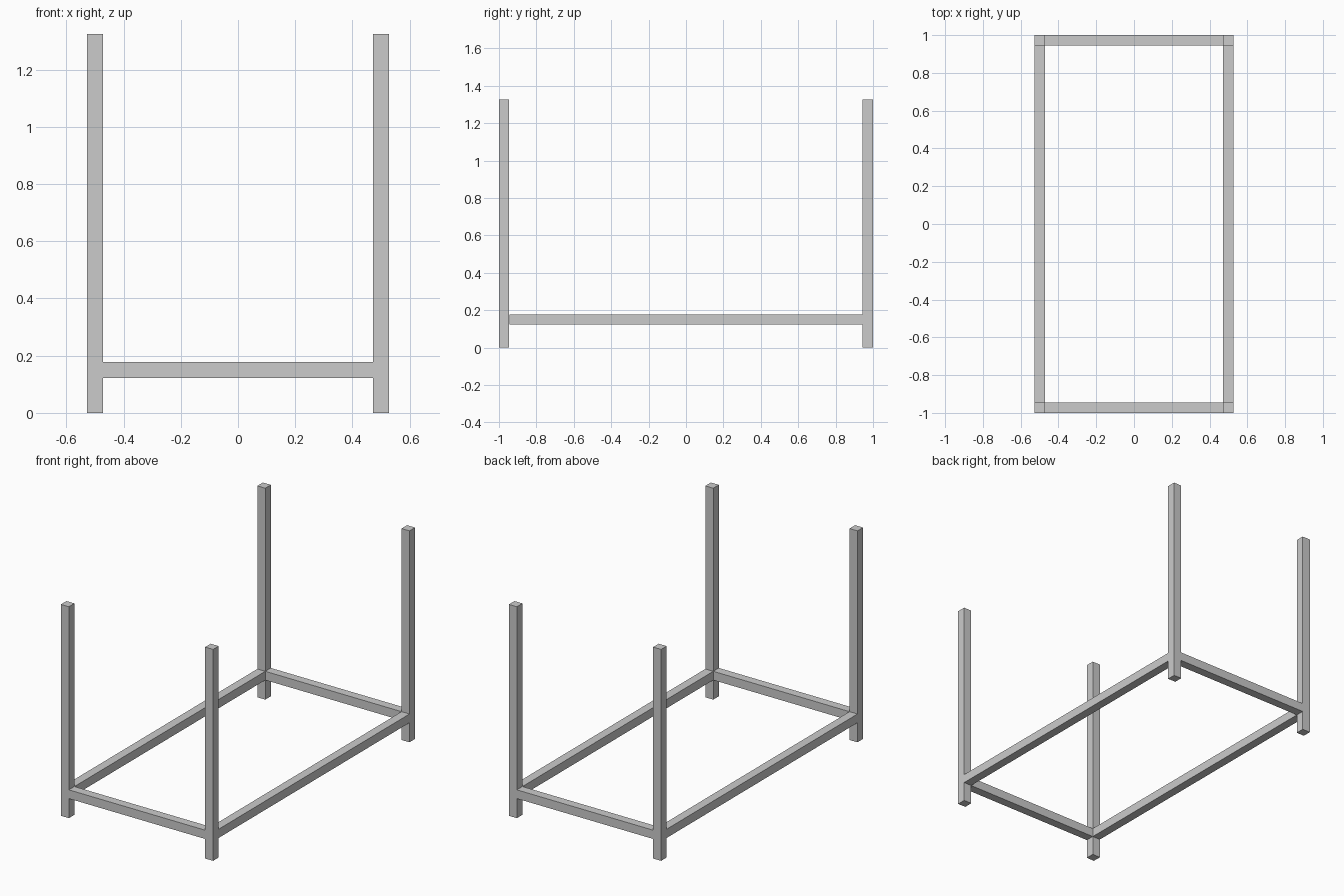
import bpy

if "Cube" in bpy.data.objects:
    bpy.data.objects.remove(bpy.data.objects["Cube"])

W, L, H = 1.055, 2.0, 1.325   # overall width, length, height
T = 0.055                     # bar thickness
RAIL_Z = 0.15                 # rail centre height
PX, PY = (W - T) / 2, (L - T) / 2


def box(name, size, loc):
    bpy.ops.mesh.primitive_cube_add(size=1, location=loc)
    ob = bpy.context.object
    ob.name = name
    ob.scale = size
    bpy.ops.object.transform_apply(location=False, rotation=False, scale=True)
    return ob


# Four corner posts
for sy, end in ((-1, "front"), (1, "back")):
    for sx, side in ((-1, "left"), (1, "right")):
        box(f"{end}_{side}_post", (T, T, H), (sx * PX, sy * PY, H / 2))

# Short end rails, fitted between the posts
for sy, end in ((-1, "front"), (1, "back")):
    box(f"{end}_rail", (W - 2 * T, T, T), (0, sy * PY, RAIL_Z))

# Long side rails
for sx, side in ((-1, "left"), (1, "right")):
    box(f"{side}_rail", (T, L - 2 * T, T), (sx * PX, 0, RAIL_Z))
